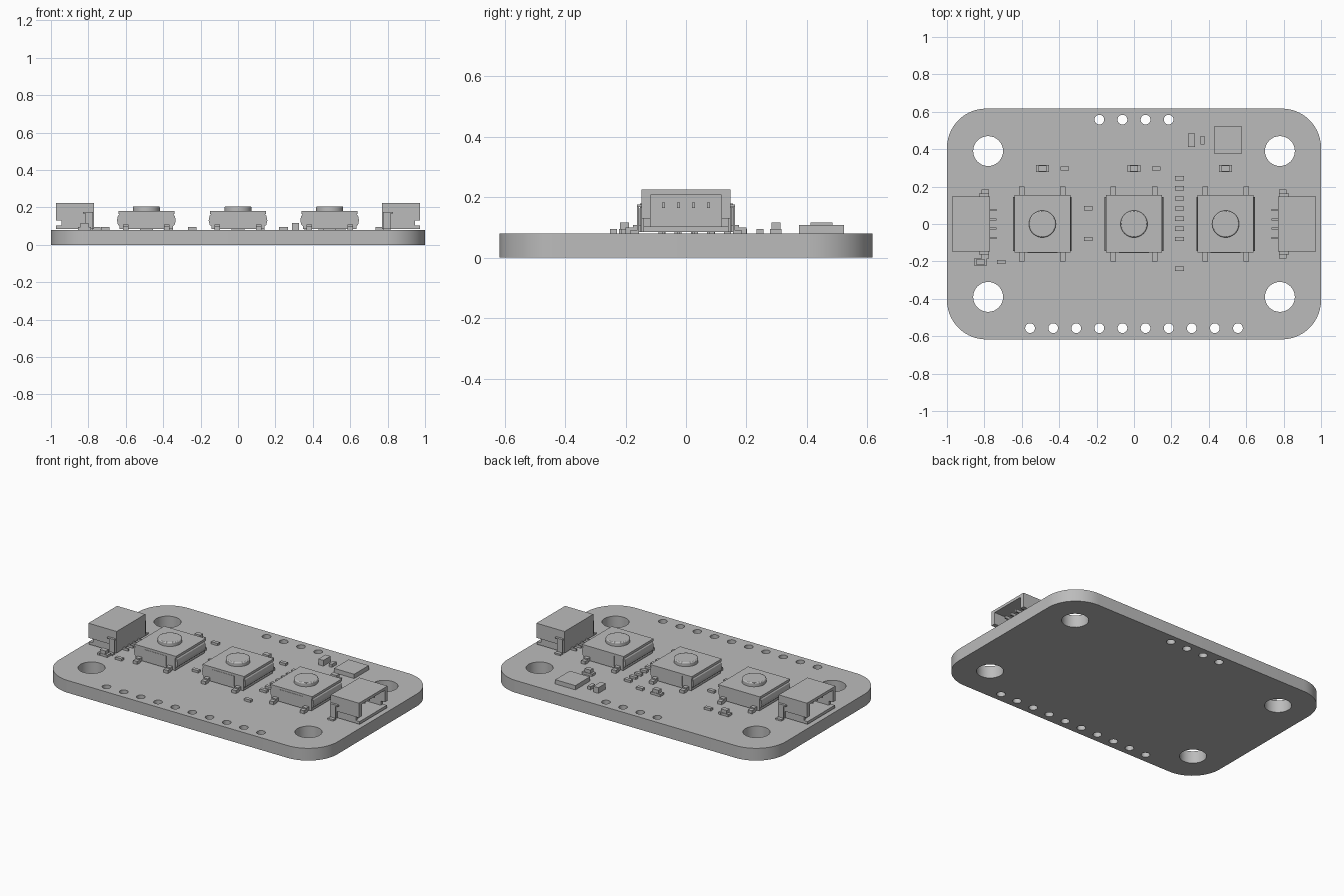
import bpy
import math

cube = bpy.data.objects.get("Cube")
if cube:
    bpy.data.objects.remove(cube, do_unlink=True)

grey = bpy.data.materials.new("plain grey")
grey.use_nodes = True
GREY = (0.5, 0.5, 0.5, 1)
grey.diffuse_color = GREY
grey.node_tree.nodes["Principled BSDF"].inputs["Base Color"].default_value = GREY

TOP = 0.08      # upper face of the board


def finish(obj, name, smooth=False):
    obj.name = name
    obj.data.materials.clear()
    obj.data.materials.append(grey)
    if smooth:
        bpy.ops.object.shade_smooth_by_angle(angle=math.radians(30))
    return obj


def box(name, x, y, z):
    """Box from three (low, high) ranges."""
    spans = [sorted(r) for r in (x, y, z)]
    bpy.ops.mesh.primitive_cube_add(size=1, location=[(a + b) / 2 for a, b in spans])
    obj = bpy.context.object
    obj.data.transform([[b - a if i == j else 0 for j in range(3)] + [0]
                        for i, (a, b) in enumerate(spans)] and
                       scale_matrix([b - a for a, b in spans]))
    return finish(obj, name)


def scale_matrix(size):
    from mathutils import Matrix
    return Matrix.Diagonal((*size, 1))


def chip(name, x, y, w, d, top):
    return box(name, (x - w / 2, x + w / 2), (y - d / 2, y + d / 2), (TOP, top))


def prism(name, profile, y0, y1):
    """Extrude an x-z outline along y."""
    n = len(profile)
    verts = [(x, y, z) for y in (y0, y1) for x, z in profile]
    faces = [tuple(range(n)), tuple(reversed(range(n, 2 * n)))]
    faces += [(i, i + n, (i + 1) % n + n, (i + 1) % n) for i in range(n)]
    mesh = bpy.data.meshes.new(name)
    mesh.from_pydata(verts, [], faces)
    import bmesh
    bm = bmesh.new()
    bm.from_mesh(mesh)
    bmesh.ops.recalc_face_normals(bm, faces=bm.faces)
    bm.to_mesh(mesh)
    bm.free()
    obj = bpy.data.objects.new(name, mesh)
    bpy.context.collection.objects.link(obj)
    return finish(obj, name)


# Board: rounded outline with drilled holes, filled as a flat curve
def arc(cx, cy, r, start, end, steps):
    return [(cx + r * math.cos(start + (end - start) * i / steps),
             cy + r * math.sin(start + (end - start) * i / steps)) for i in range(steps + 1)]


R = 0.21
outline = []
for k, (sx, sy) in enumerate([(1, 1), (-1, 1), (-1, -1), (1, -1)]):
    outline += arc(sx * (1 - R), sy * (0.617 - R), R, k * math.pi / 2, (k + 1) * math.pi / 2, 14)
loops = [outline]
holes = [(sx * 0.78, sy * 0.39, 0.08) for sx in (-1, 1) for sy in (-1, 1)]
holes += [((i - 1.5) * 0.1235, 0.558, 0.026) for i in range(4)]
holes += [((i - 4.5) * 0.1235, -0.557, 0.026) for i in range(10)]
loops += [arc(x, y, r, 0, math.tau, 32)[:-1] for x, y, r in holes]

curve = bpy.data.curves.new("circuit_board", "CURVE")
curve.dimensions = "2D"
curve.fill_mode = "BOTH"
curve.extrude = TOP / 2
for loop in loops:
    spline = curve.splines.new("POLY")
    spline.points.add(len(loop) - 1)
    for p, (x, y) in zip(spline.points, loop):
        p.co = (x, y, 0, 1)
    spline.use_cyclic_u = True
board = bpy.data.objects.new("circuit_board", curve)
bpy.context.collection.objects.link(board)
board.location.z = TOP / 2
bpy.ops.object.select_all(action="DESELECT")
board.select_set(True)
bpy.context.view_layer.objects.active = board
bpy.ops.object.convert(target="MESH")
finish(bpy.context.object, "circuit_board", True)

# Push-button switches
for cx in (-0.49, 0, 0.49):
    box("switch_body", (cx - 0.143, cx + 0.143), (-0.15, 0.15), (0.085, 0.165))
    box("switch_cover", (cx - 0.15, cx + 0.15), (-0.152, 0.155), (0.165, 0.18))
    bpy.ops.mesh.primitive_cylinder_add(vertices=40, radius=0.072, depth=0.035,
                                        location=(cx, 0, 0.1885))
    button = finish(bpy.context.object, "switch_button")
    bevel = button.modifiers.new("rounded rim", "BEVEL")
    bevel.width = 0.006
    bevel.segments = 2
    bpy.ops.object.shade_smooth_by_angle(angle=math.radians(30))
    for s in (-1, 1):
        # Bulged side clips
        clip = [(0.143, 0.1), (0.152, 0.108), (0.157, 0.13), (0.152, 0.155), (0.143, 0.165)]
        prism("switch_side_clip", [(cx + s * x, z) for x, z in clip], -0.145, 0.145)
        # Raised fins on the front and back faces
        box("switch_face_rib", (cx - 0.08, cx + 0.08), (s * 0.15, s * 0.154), (0.1, 0.165))
        for t in (-1, 1):
            lx = cx + s * 0.11
            box("switch_leg", (lx - 0.015, lx + 0.015), (t * 0.14, t * 0.175), (0.085, 0.108))
            box("switch_foot", (lx - 0.015, lx + 0.015), (t * 0.165, t * 0.2), (TOP, 0.1))

# Edge connectors, open towards the board ends
for s in (-1, 1):
    def part(name, x0, x1, y, z):
        return box(name, (s * x0, s * x1), y, z)

    part("connector_roof", 0.77, 0.973, (-0.147, 0.147), (0.207, 0.225))
    part("connector_floor", 0.77, 0.973, (-0.14, 0.14), (0.085, 0.103))
    part("connector_back", 0.77, 0.815, (-0.147, 0.147), (0.085, 0.207))
    for t in (-1, 1):
        part("connector_wall", 0.815, 0.973, (t * 0.118, t * 0.147), (0.13, 0.207))
        part("connector_lower_wall", 0.815, 0.945, (t * 0.118, t * 0.14), (0.103, 0.13))
        part("connector_hook", 0.775, 0.83, (t * 0.14, t * 0.162), (0.168, 0.176))
        part("connector_tab", 0.775, 0.815, (t * 0.156, t * 0.162), (TOP, 0.176))
        part("connector_tab_foot", 0.775, 0.815, (t * 0.156, t * 0.185), (TOP, 0.09))
    for i in range(4):
        y = (i - 1.5) * 0.0495
        part("connector_pin", 0.815, 0.93, (y - 0.005, y + 0.005), (0.165, 0.183))
        part("connector_lead", 0.735, 0.775, (y - 0.005, y + 0.005), (TOP, 0.095))

# Indicator lights with end terminals
for x, y in [(-0.49, 0.297), (0, 0.297), (0.49, 0.297), (-0.82, -0.203)]:
    chip("light_base", x, y, 0.04, 0.036, 0.095)
    chip("light_lens", x, y, 0.042, 0.03, 0.117)
    for s in (-1, 1):
        chip("light_terminal", x + s * 0.027, y, 0.016, 0.038, 0.095)

# Small resistors
spots = [(-0.37, 0.297), (0.12, 0.297), (-0.71, -0.203), (-0.245, 0.085), (-0.245, -0.08)]
spots += [(0.243, 0.245 - i * 0.0542) for i in range(7)] + [(0.243, -0.24)]
for x, y in spots:
    chip("resistor", x, y, 0.046, 0.023, 0.095)

# Controller chip and its capacitors
chip("controller_chip", 0.502, 0.448, 0.145, 0.15, 0.108)
chip("large_capacitor", 0.308, 0.448, 0.036, 0.074, 0.117)
chip("small_capacitor", 0.367, 0.448, 0.022, 0.046, 0.1)
